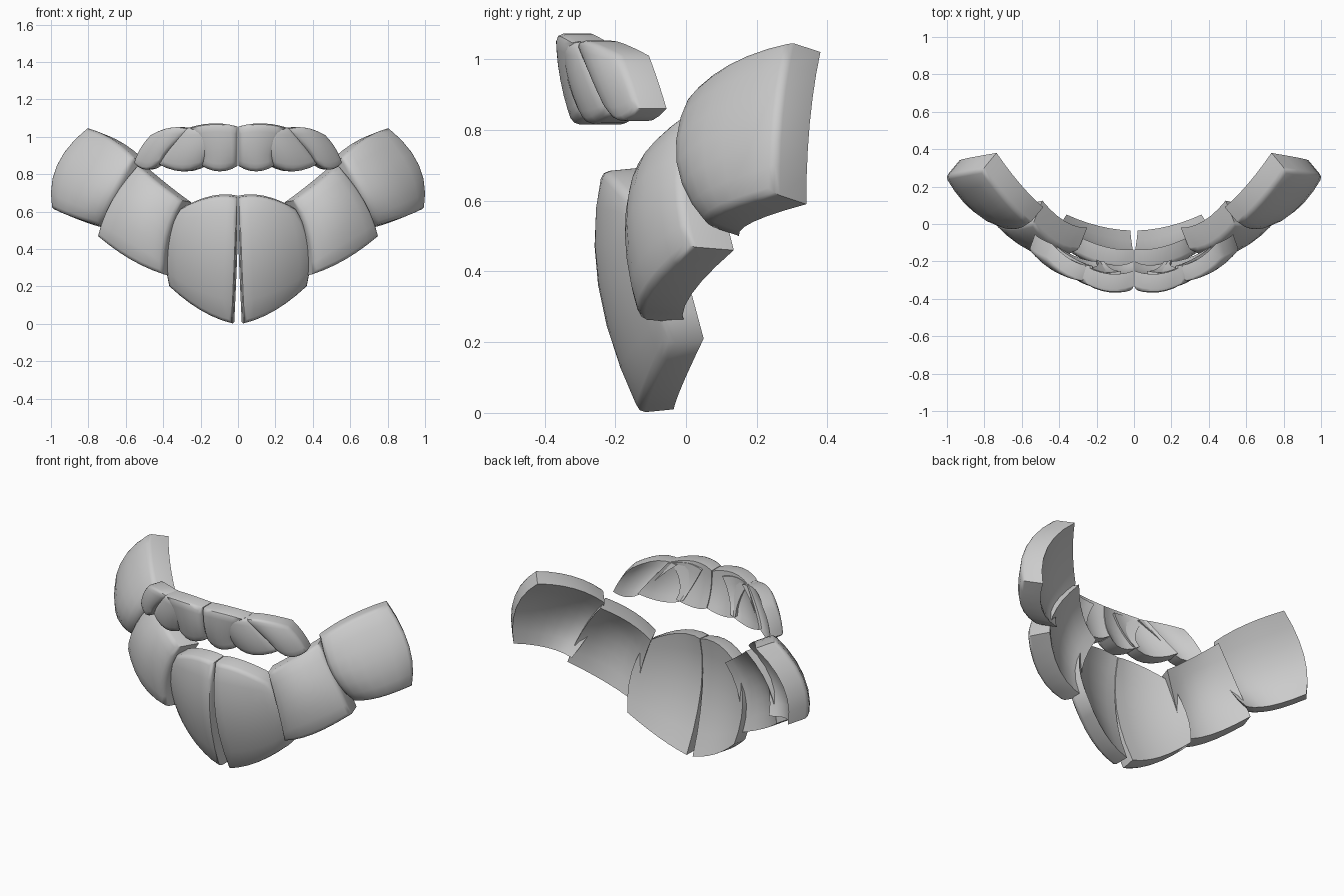
import bpy, bmesh
from mathutils import Vector

if "Cube" in bpy.data.objects:
    bpy.data.objects.remove(bpy.data.objects["Cube"])


def quad(p, t):
    """Smooth curve through three points."""
    a, b, c = p
    return a * (1 - t) * (1 - 2 * t) + b * 4 * t * (1 - t) + c * t * (2 * t - 1)


def plate(name, net, offset, bevel=0.02, n=6):
    """Curved slab: 3x3 front net (bottom to top, inner to outer), pushed back by offset, mirrored in x."""
    rows = [[Vector(p) for p in row] for row in net]
    off = Vector(offset)
    bm = bmesh.new()
    layers = []
    for k in (0, 1):
        grid = []
        for j in range(n + 1):
            line = []
            for i in range(n + 1):
                p = quad([quad(r, i / n) for r in rows], j / n) + off * k
                p.x = max(p.x, 0.002)
                line.append(bm.verts.new(p))
            grid.append(line)
        layers.append(grid)
        for j in range(n):
            for i in range(n):
                bm.faces.new((grid[j][i], grid[j][i + 1], grid[j + 1][i + 1], grid[j + 1][i]))

    def rim(g):
        return ([g[0][i] for i in range(n)] + [g[j][n] for j in range(n)]
                + [g[n][i] for i in range(n, 0, -1)] + [g[j][0] for j in range(n, 0, -1)])

    front, back = rim(layers[0]), rim(layers[1])
    m = len(front)
    for i in range(m):
        q = (i + 1) % m
        bm.faces.new((front[i], front[q], back[q], back[i]))
    bmesh.ops.recalc_face_normals(bm, faces=bm.faces[:])
    # rounded front rim
    edges = [bm.edges.get((front[i], front[(i + 1) % m])) for i in range(m)]
    bmesh.ops.bevel(bm, geom=edges, offset=bevel, segments=2, profile=0.5,
                    affect='EDGES', clamp_overlap=True)
    me = bpy.data.meshes.new(name)
    bm.to_mesh(me)
    bm.free()
    ob = bpy.data.objects.new(name, me)
    bpy.context.collection.objects.link(ob)
    bpy.ops.object.select_all(action='DESELECT')
    ob.select_set(True)
    bpy.context.view_layer.objects.active = ob
    bpy.ops.object.shade_smooth_by_angle(angle=0.75)
    mod = ob.modifiers.new("Mirror", 'MIRROR')
    mod.use_mirror_merge = False
    return ob


# lower guard: centre, middle and outer plates
plate("centre_plate", [
    [(0.03, -0.135, 0.0), (0.2, -0.11, 0.07), (0.37, -0.05, 0.2)],
    [(0.014, -0.25, 0.36), (0.2, -0.215, 0.38), (0.385, -0.11, 0.42)],
    [(0.004, -0.235, 0.675), (0.15, -0.225, 0.675), (0.31, -0.165, 0.61)]],
    (-0.01, 0.1, 0.01))
plate("middle_plate", [
    [(0.40, -0.13, 0.265), (0.58, -0.11, 0.345), (0.755, 0.01, 0.47)],
    [(0.38, -0.165, 0.46), (0.53, -0.15, 0.58), (0.68, -0.02, 0.66)],
    [(0.30, -0.145, 0.66), (0.42, -0.11, 0.75), (0.54, 0.0, 0.85)]],
    (-0.05, 0.125, -0.01))
plate("outer_plate", [
    [(0.74, 0.06, 0.53), (0.88, 0.10, 0.57), (1.0, 0.25, 0.62)],
    [(0.66, -0.03, 0.70), (0.81, 0.05, 0.77), (0.975, 0.26, 0.85)],
    [(0.56, 0.0, 0.89), (0.68, 0.12, 0.99), (0.81, 0.29, 1.05)]],
    (-0.075, 0.09, -0.03))

# upper band: overlapping scalloped segments
plate("band_centre", [
    [(0.0, -0.30, 0.845), (0.1, -0.32, 0.815), (0.2, -0.29, 0.85)],
    [(0.0, -0.34, 0.94), (0.1, -0.355, 0.94), (0.2, -0.325, 0.94)],
    [(0.0, -0.35, 1.055), (0.13, -0.367, 1.072), (0.26, -0.325, 1.05)]],
    (0.0, 0.1, 0.0))
plate("band_middle", [
    [(0.18, -0.29, 0.85), (0.3, -0.275, 0.815), (0.43, -0.21, 0.855)],
    [(0.14, -0.33, 0.94), (0.26, -0.32, 0.93), (0.38, -0.25, 0.93)],
    [(0.09, -0.34, 1.04), (0.19, -0.345, 1.055), (0.29, -0.30, 1.045)]],
    (-0.02, 0.09, 0.0))
plate("band_outer", [
    [(0.41, -0.23, 0.87), (0.49, -0.195, 0.825), (0.56, -0.14, 0.86)],
    [(0.35, -0.27, 0.95), (0.44, -0.245, 0.94), (0.525, -0.165, 0.94)],
    [(0.25, -0.31, 1.04), (0.36, -0.28, 1.05), (0.47, -0.19, 1.01)]],
    (-0.03, 0.085, 0.0))
